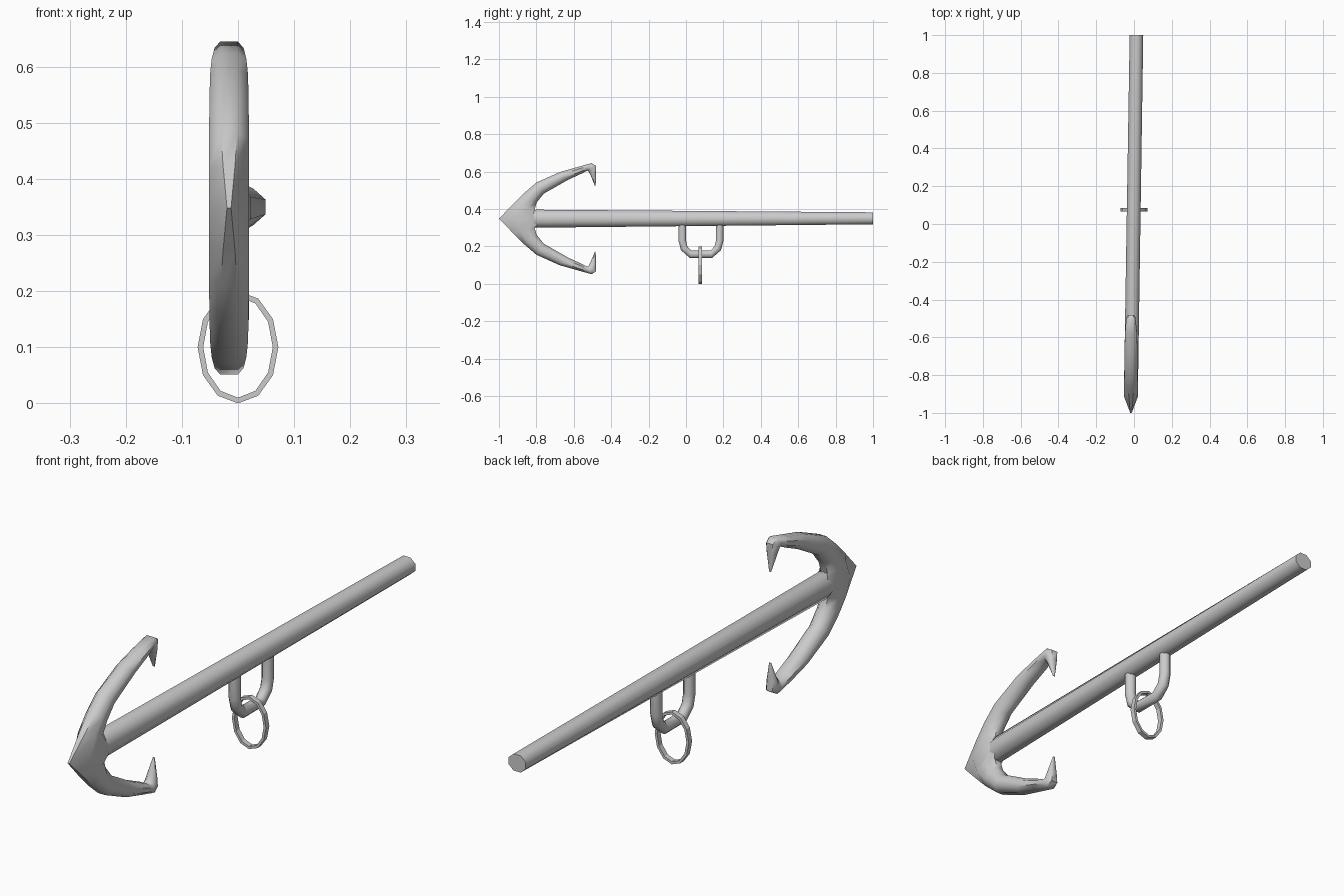
import bpy, bmesh, math
from mathutils import Vector

if "Cube" in bpy.data.objects:
    bpy.data.objects.remove(bpy.data.objects["Cube"])

CX, CZ = -0.016, 0.348   # centre line of the crown


def loft(name, rings, closed=False, smooth=True):
    """Skin a list of vertex rings; cap both ends unless closed."""
    bm = bmesh.new()
    rows = [[bm.verts.new(p) for p in ring] for ring in rings]
    n = len(rows[0])
    pairs = list(zip(rows, rows[1:])) + ([(rows[-1], rows[0])] if closed else [])
    for a, b in pairs:
        for i in range(n):
            j = (i + 1) % n
            bm.faces.new((a[i], a[j], b[j], b[i]))
    if not closed:
        bm.faces.new(rows[0])
        bm.faces.new(rows[-1])
    bmesh.ops.recalc_face_normals(bm, faces=bm.faces)
    me = bpy.data.meshes.new(name)
    bm.to_mesh(me)
    bm.free()
    ob = bpy.data.objects.new(name, me)
    bpy.context.collection.objects.link(ob)
    if smooth:
        bpy.ops.object.select_all(action='DESELECT')
        ob.select_set(True)
        bpy.context.view_layer.objects.active = ob
        bpy.ops.object.shade_smooth_by_angle(angle=math.radians(50))
    return ob


def octagon(center, u, v):
    """Eight-sided ring whose flats lie at the tips of u and v."""
    k = 1 / math.cos(math.pi / 8)
    return [Vector(center) + k * (math.cos(a) * Vector(u) + math.sin(a) * Vector(v))
            for a in (math.pi / 8 + i * math.pi / 4 for i in range(8))]


# Shank: tapered bar leaning slightly sideways
shank = [(-0.015, -0.90, CZ, 0.022, 0.030), (-0.015, -0.80, CZ, 0.037, 0.048),
         (0.013, 1.0, 0.35, 0.036, 0.032)]
loft("shank", [octagon((x, y, z), (rx, 0, 0), (0, 0, rz)) for x, y, z, rx, rz in shank])


# Crown, curved arms and barbs as one loft
def arm_ring(oy, oz, iy, iz, hw, edge):
    half = [(0, edge), (0.3, 1), (0.7, 1), (1, 0.4)]
    pts = [(t, w) for t, w in half] + [(t, -w) for t, w in reversed(half)]
    return [Vector((CX + hw * w, oy + (iy - oy) * t, oz + (iz - oz) * t)) for t, w in pts]


# outer y, z, inner y, z, half width, outer edge width
upper = [(-0.925, 0.425, -0.810, 0.395, 0.036, 0.30),
         (-0.865, 0.485, -0.798, 0.435, 0.036, 0.40),
         (-0.800, 0.541, -0.760, 0.482, 0.035, 0.45),
         (-0.675, 0.597, -0.630, 0.556, 0.034, 0.45),
         (-0.580, 0.624, -0.560, 0.588, 0.031, 0.50),
         (-0.505, 0.645, -0.527, 0.605, 0.026, 0.60),
         (-0.481, 0.630, -0.522, 0.602, 0.023, 0.60),
         (-0.481, 0.595, -0.510, 0.580, 0.018, 0.60),
         (-0.483, 0.522, -0.487, 0.523, 0.004, 0.60)]
crown = arm_ring(-1.0, CZ, -0.72, CZ, 0.036, 0.10)
top = [arm_ring(*r) for r in upper]
bottom = [[Vector((p.x, p.y, 2 * CZ - p.z)) for p in ring] for ring in top]
loft("crown_and_arms", bottom[::-1] + [crown] + top)

# Shackle: U-shaped bar under the shank
path = [Vector(p) for p in ((0, -0.020, 0.33), (0, -0.020, 0.23), (0, -0.010, 0.19),
                            (0, 0.025, 0.157), (0, 0.135, 0.157), (0, 0.170, 0.19),
                            (0, 0.180, 0.23), (0, 0.180, 0.33))]
rings = []
for i, p in enumerate(path):
    d = (path[min(i + 1, len(path) - 1)] - path[max(i - 1, 0)]).normalized()
    rings.append(octagon(p, (0.02, 0, 0), d.cross(Vector((1, 0, 0))) * 0.02))
loft("shackle", rings)

# Ring: twelve-sided flat oval hanging from the shackle
oval = []
for i in range(12):
    a = i * math.pi / 6
    c, s = math.cos(a), math.sin(a)
    oval.append([(rx * c, y, 0.10 + rz * s) for rx, rz, y in
                 ((0.072, 0.10, 0.066), (0.072, 0.10, 0.086),
                  (0.062, 0.09, 0.086), (0.062, 0.09, 0.066))])
loft("hanging_ring", oval, closed=True, smooth=False)
